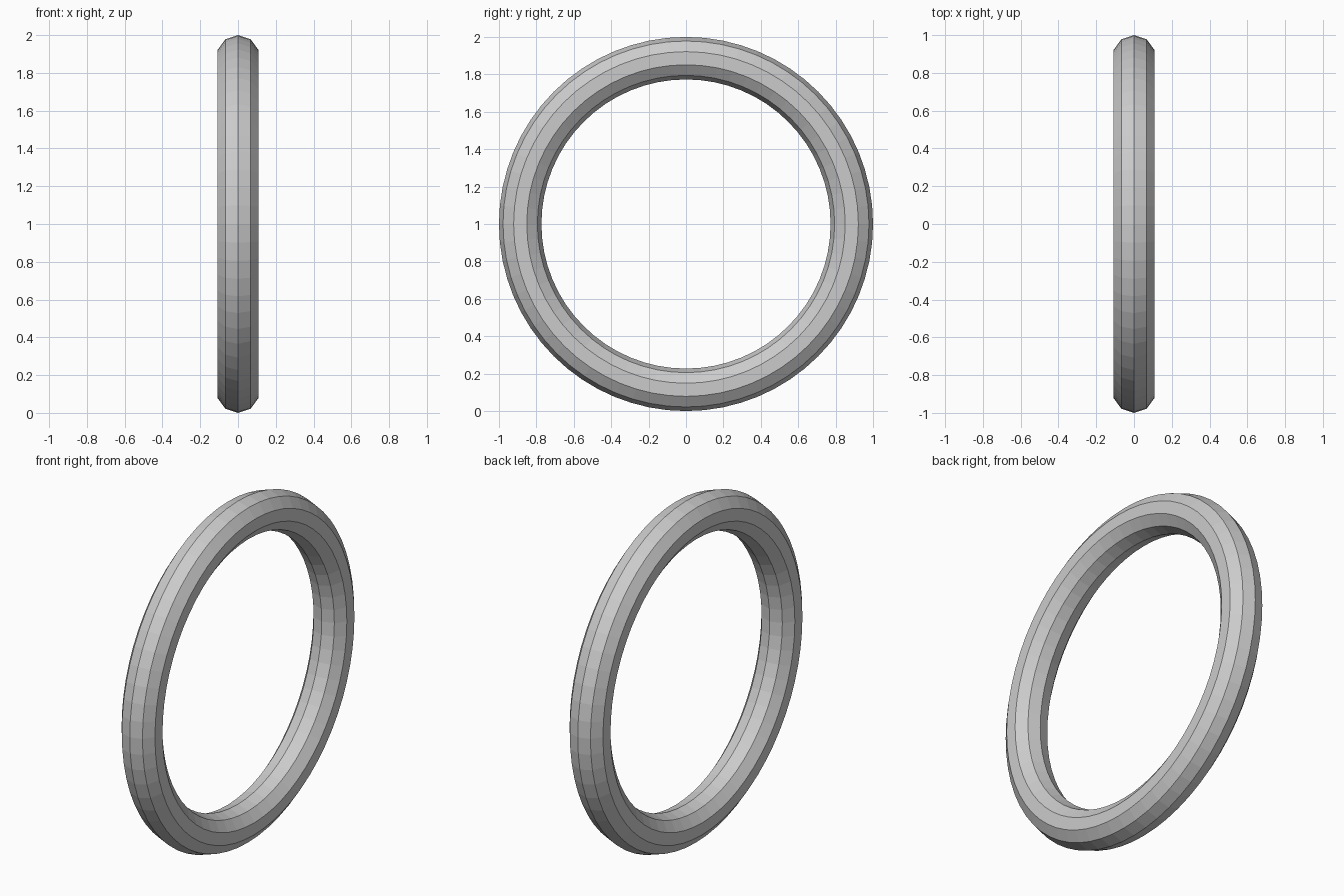
import bpy
import math

if "Cube" in bpy.data.objects:
    bpy.data.objects.remove(bpy.data.objects["Cube"])

# Ring: upright torus with a ten-sided cross-section, flat faces
outer = 1.0
tube = 0.1135
bpy.ops.mesh.primitive_torus_add(
    major_segments=64, minor_segments=10,
    major_radius=outer - tube, minor_radius=tube,
    location=(0, 0, outer), rotation=(0, math.pi / 2, 0))
ring = bpy.context.object
ring.name = "ring"
bpy.ops.object.transform_apply(location=False, rotation=True, scale=False)
bpy.ops.object.shade_flat()
